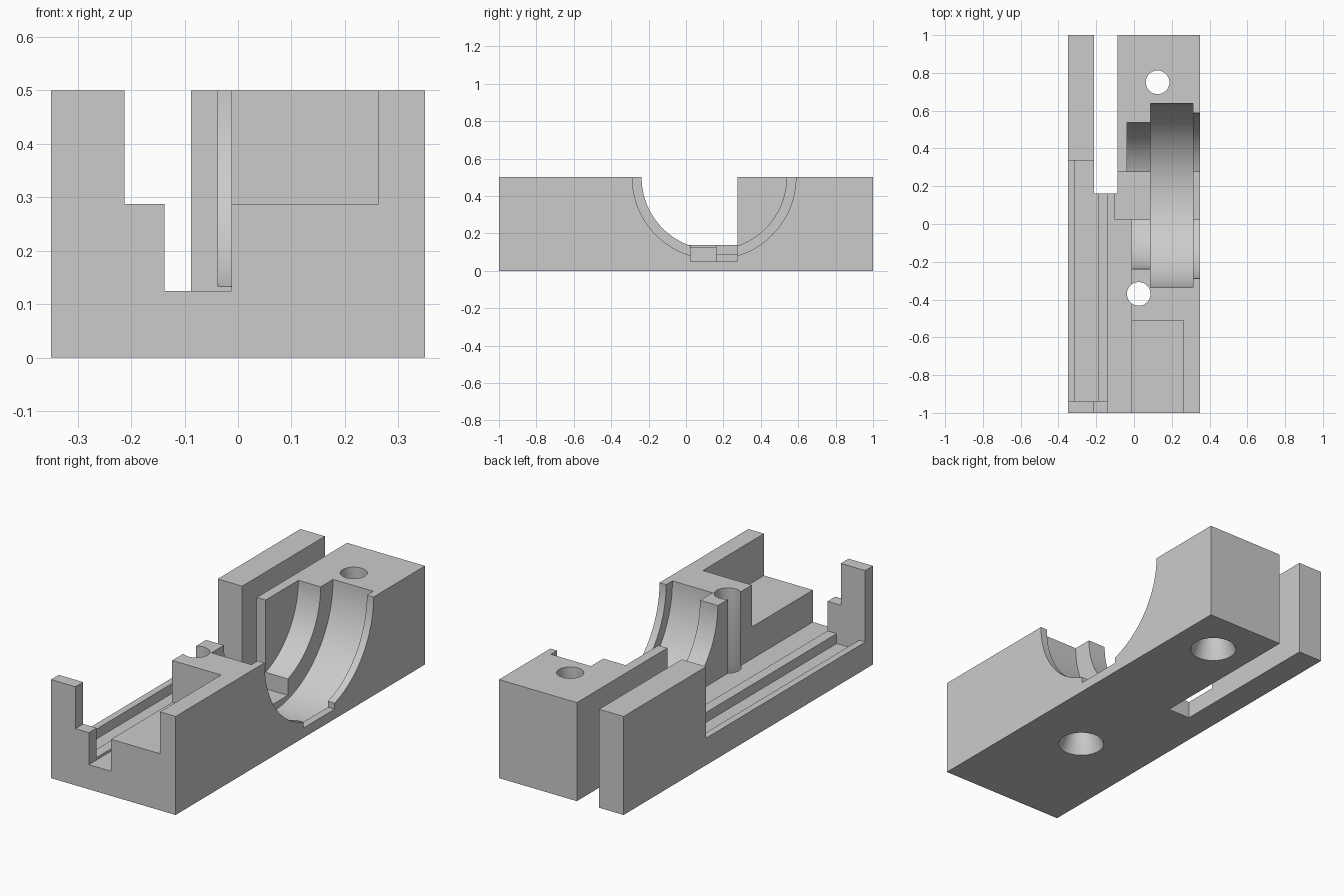
import bpy, bmesh, math
from mathutils import Matrix

cube = bpy.data.objects.get("Cube")
if cube:
    bpy.data.objects.remove(cube, do_unlink=True)

grey = bpy.data.materials.new("light grey")
grey.use_nodes = True
colour = (0.6, 0.6, 0.6, 1)
grey.diffuse_color = colour
grey.node_tree.nodes["Principled BSDF"].inputs["Base Color"].default_value = colour


def add_object(name, bm):
    bmesh.ops.recalc_face_normals(bm, faces=bm.faces)
    mesh = bpy.data.meshes.new(name)
    bm.to_mesh(mesh)
    bm.free()
    mesh.materials.append(grey)
    obj = bpy.data.objects.new(name, mesh)
    bpy.context.collection.objects.link(obj)
    return obj


def box(name, x, y, z):
    bm = bmesh.new()
    bmesh.ops.create_cube(bm, size=1)
    for v in bm.verts:
        v.co = [lo + (c + 0.5) * (hi - lo) for c, (lo, hi) in zip(v.co, (x, y, z))]
    return add_object(name, bm)


def lathe(name, profile, matrix, sides=96):
    """Closed solid from (radius, height) pairs turned about local z."""
    bm = bmesh.new()
    rings = [[bm.verts.new((r * math.cos(math.tau * i / sides),
                            r * math.sin(math.tau * i / sides), h))
              for i in range(sides)] for r, h in profile]
    for a, b in zip(rings, rings[1:]):
        for i in range(sides):
            j = (i + 1) % sides
            bm.faces.new((a[i], a[j], b[j], b[i]))
    bm.faces.new(rings[0])
    bm.faces.new(rings[-1])
    bm.transform(matrix)
    return add_object(name, bm)


FRONT, TOP = -1.1, 0.6
MIN_X, MAX_X = -0.45, 0.45
body = box("housing_block", (-0.35, 0.35), (-1, 1), (0, 0.5))

cutters = [
    # slot through the rear
    box("slot", (-0.2125, -0.0875), (0.1625, 1.1), (-0.1, TOP)),
    # stepped side channel behind the end post
    box("channel", (MIN_X, -0.13), (-0.9375, 0.3375), (0.1375, TOP)),
    box("rail_groove", (-0.315, -0.19), (-0.9375, 0.3375), (0.0875, 0.3)),
    box("trench", (-0.1375, -0.0125), (FRONT, 0.17), (0.125, TOP)),
    box("end_shelf", (-0.2125, -0.13), (FRONT, -0.93), (0.2875, TOP)),
    # front recess beside the thin wall
    box("front_recess", (-0.05, 0.2625), (FRONT, -0.51), (0.2875, TOP)),
    # pocket below the bore
    box("pocket", (-0.1, MAX_X), (0.025, 0.275), (0.05, TOP)),
]

# stepped half-round bore running across the block
bore_axis = Matrix.Translation((0, 0.15, 0.5)) @ Matrix.Rotation(math.pi / 2, 4, 'Y')
cutters.append(lathe("bore", [(0.3875, -0.0375), (0.3875, 0.0875), (0.4875, 0.0875),
                              (0.4875, 0.3125), (0.4375, 0.3125), (0.4375, MAX_X)],
                     bore_axis, 128))

# countersunk screw holes
for x, y in ((0.125, 0.75), (0.025, -0.37)):
    cutters.append(lathe("screw_hole", [(0.11, -0.1), (0.11, 0), (0.0625, 0.12), (0.0625, TOP)],
                         Matrix.Translation((x, y, 0)), 48))

for cutter in cutters:
    cutter.hide_render = True
    mod = body.modifiers.new(cutter.name, 'BOOLEAN')
    mod.operation = 'DIFFERENCE'
    mod.solver = 'EXACT'
    mod.object = cutter

# bake the cuts, then drop the cutters
bpy.context.view_layer.update()
depsgraph = bpy.context.evaluated_depsgraph_get()
baked = bpy.data.meshes.new_from_object(body.evaluated_get(depsgraph))
body.modifiers.clear()
body.data = baked
for cutter in cutters:
    bpy.data.objects.remove(cutter, do_unlink=True)

bpy.ops.object.select_all(action='DESELECT')
body.select_set(True)
bpy.context.view_layer.objects.active = body
bpy.ops.object.shade_smooth_by_angle(angle=math.radians(25))
